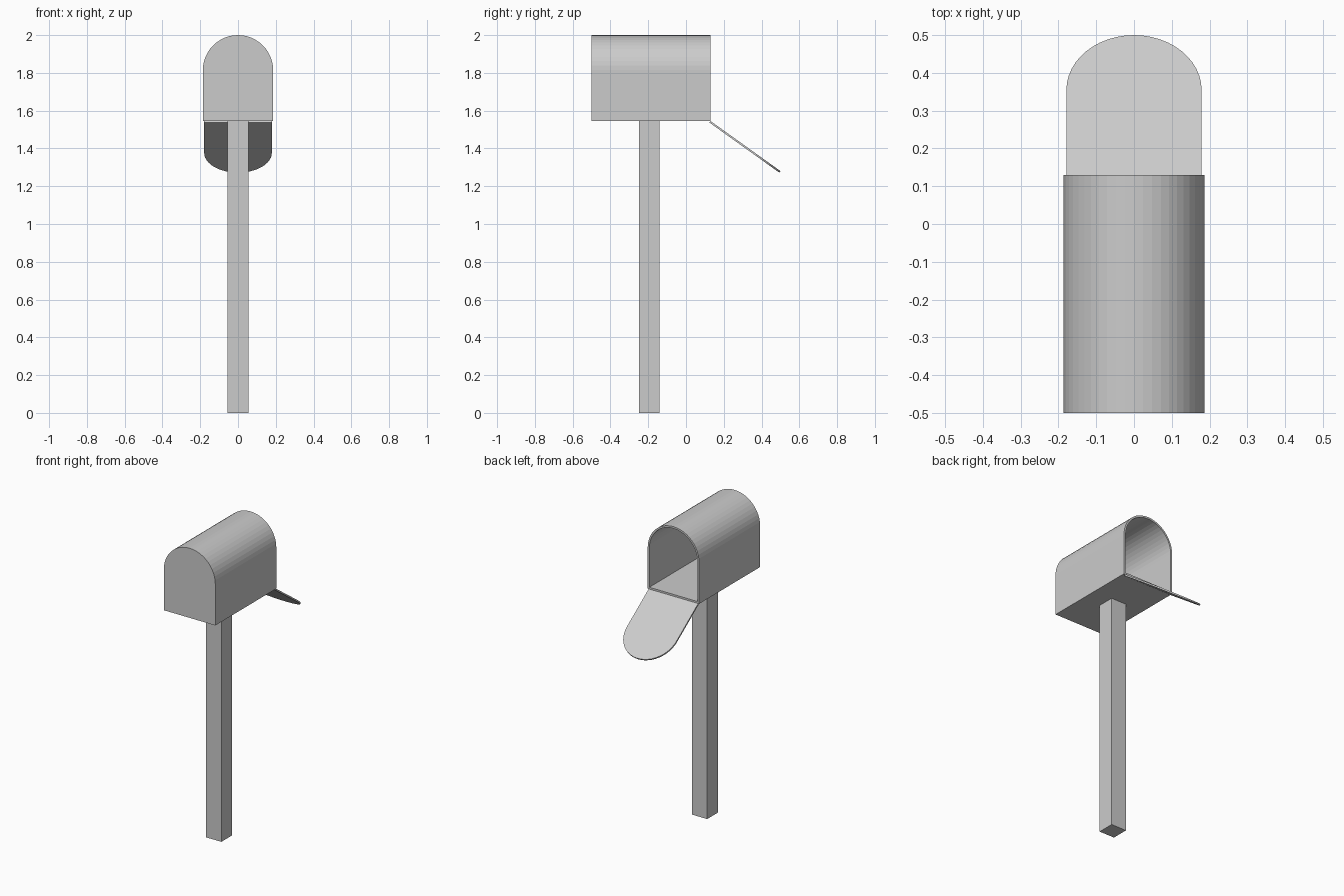
import bpy
import bmesh
import math
from mathutils import Vector, Matrix

if "Cube" in bpy.data.objects:
    bpy.data.objects.remove(bpy.data.objects["Cube"])


def arch_profile(radius, height, segments=24):
    """Flat-bottomed arch outline in the XZ plane, base on z = 0."""
    spring = height - radius
    arc = [(radius * math.cos(math.pi * i / segments),
            spring + radius * math.sin(math.pi * i / segments))
           for i in range(segments + 1)]
    return [(-radius, 0), (radius, 0)] + arc


def add_object(name, bm):
    bmesh.ops.recalc_face_normals(bm, faces=bm.faces)
    mesh = bpy.data.meshes.new(name)
    bm.to_mesh(mesh)
    bm.free()
    obj = bpy.data.objects.new(name, mesh)
    bpy.context.collection.objects.link(obj)
    return obj


def extruded_arch(radius, height, depth):
    """Arch slab running from y = 0 to y = depth; returns bmesh."""
    bm = bmesh.new()
    face = bm.faces.new([bm.verts.new((x, 0, z)) for x, z in arch_profile(radius, height)])
    ext = bmesh.ops.extrude_face_region(bm, geom=[face])
    verts = [g for g in ext["geom"] if isinstance(g, bmesh.types.BMVert)]
    bmesh.ops.translate(bm, verts=verts, vec=(0, depth, 0))
    bmesh.ops.recalc_face_normals(bm, faces=bm.faces)
    return bm


BASE_Z = 1.545
HEIGHT = 0.455
FRONT_Y, OPEN_Y = -0.5, 0.13
WALL = 0.012

# Hollow mailbox body, open at the +y end
bm = extruded_arch(0.186, HEIGHT, OPEN_Y - FRONT_Y)
opening = max(bm.faces, key=lambda f: f.calc_center_median().y)
bmesh.ops.inset_individual(bm, faces=[opening], thickness=WALL, use_even_offset=True)
inner = bmesh.ops.extrude_discrete_faces(bm, faces=[opening])["faces"][0]
bmesh.ops.translate(bm, verts=inner.verts, vec=(0, -(OPEN_Y - FRONT_Y - WALL), 0))
body = add_object("mailbox_body", bm)
body.location = (0, FRONT_Y, BASE_Z)

# Open door, hinged at the bottom edge of the opening and hanging down
bm = extruded_arch(0.179, HEIGHT, 0.01)
tilt = math.radians(90 + 35.6)
bmesh.ops.rotate(bm, verts=bm.verts, cent=Vector(), matrix=Matrix.Rotation(-tilt, 3, 'X'))
door = add_object("door", bm)
door.location = (0, OPEN_Y, BASE_Z)

# Square post
bm = bmesh.new()
bmesh.ops.create_cube(bm, size=1)
bmesh.ops.scale(bm, verts=bm.verts, vec=(0.11, 0.11, BASE_Z))
post = add_object("post", bm)
post.location = (0, -0.195, BASE_Z / 2)
